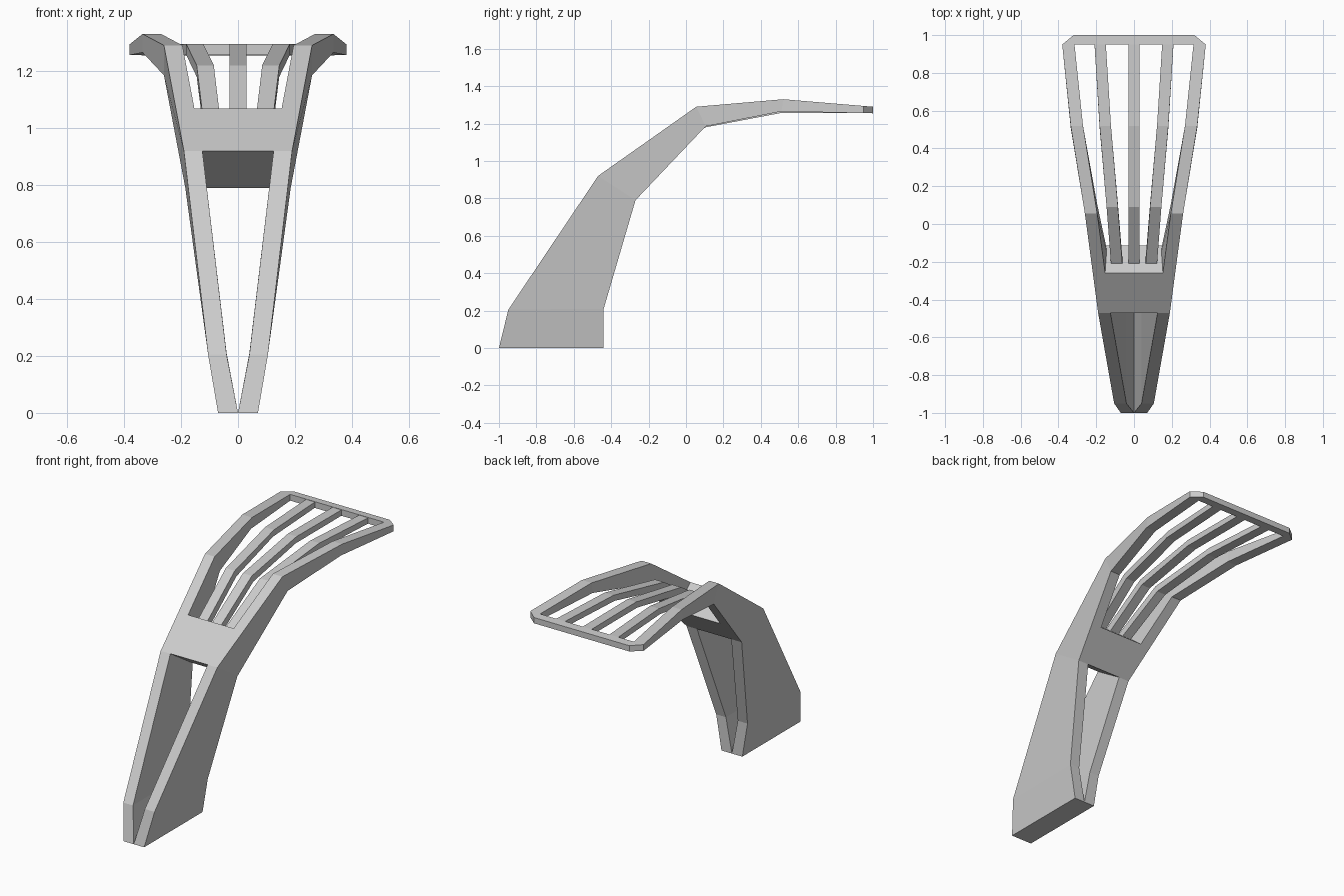
import bpy, bmesh

if "Cube" in bpy.data.objects:
    bpy.data.objects.remove(bpy.data.objects["Cube"])


def loft(name, sections, cap_start=False, mirror=False):
    """Skin a chain of four-cornered sections into a flat-faced object."""
    bm = bmesh.new()
    rings = [[bm.verts.new(p) for p in s] for s in sections]
    for a, b in zip(rings, rings[1:]):
        for i in range(4):
            j = (i + 1) % 4
            bm.faces.new((a[i], a[j], b[j], b[i]))
    if cap_start:
        bm.faces.new(rings[0])
    bmesh.ops.remove_doubles(bm, verts=bm.verts, dist=0.0005)
    bmesh.ops.recalc_face_normals(bm, faces=bm.faces)
    mesh = bpy.data.meshes.new(name)
    bm.to_mesh(mesh)
    bm.free()
    ob = bpy.data.objects.new(name, mesh)
    bpy.context.collection.objects.link(ob)
    if mirror:
        mod = ob.modifiers.new("mirror", 'MIRROR')
        mod.merge_threshold = 0.0005
    return ob


def section(top, bottom, xt, xb=None):
    """Corners from top (y, z), bottom (y, z) and (inner, outer) x."""
    xb = xb or xt
    return [(xt[0], *top), (xt[1], *top), (xb[1], *bottom), (xb[0], *bottom)]


# side rails, turning the chamfered corner into the end bar
frame = [
    section((-1.0, 0), (-0.44, 0), (0, 0.07)),
    section((-0.95, 0.205), (-0.44, 0.21), (0.04, 0.105)),
    section((-0.47, 0.92), (-0.27, 0.79), (0.125, 0.19), (0.115, 0.185)),
    section((0.055, 1.29), (0.105, 1.185), (0.195, 0.26)),
    section((0.52, 1.33), (0.51, 1.265), (0.27, 0.335)),
    section((0.95, 1.294), (0.95, 1.256), (0.315, 0.38)),
]
for xi, xo in ((0.315, 0.32), (0, 0)):
    frame.append([(xi, 0.95, 1.294), (xo, 1, 1.29), (xo, 1, 1.255), (xi, 0.95, 1.256)])
loft("outer_frame", frame, cap_start=True, mirror=True)

# solid cross panel between the rails
panel = [[(s * 0.125, -0.47, 0.92), (s * 0.154, -0.26, 1.068),
          (s * 0.149, -0.115, 0.953), (s * 0.115, -0.27, 0.79)] for s in (-1, 1)]
loft("cross_panel", panel)

# slats from the panel to the end bar
slat_path = [((-0.21, 1.029), (-0.175, 1.0)), ((0.09, 1.22), (0.105, 1.18)),
             ((0.52, 1.295), (0.51, 1.257)), ((0.95, 1.292), (0.95, 1.257))]


def slat(name, centres, mirror=False):
    loft(name, [section(t, b, (c - 0.03, c + 0.03))
                for (t, b), c in zip(slat_path, centres)], mirror=mirror)


slat("centre_slat", (0, 0, 0, 0))
slat("side_slats", (0.092, 0.115, 0.152, 0.179), mirror=True)
